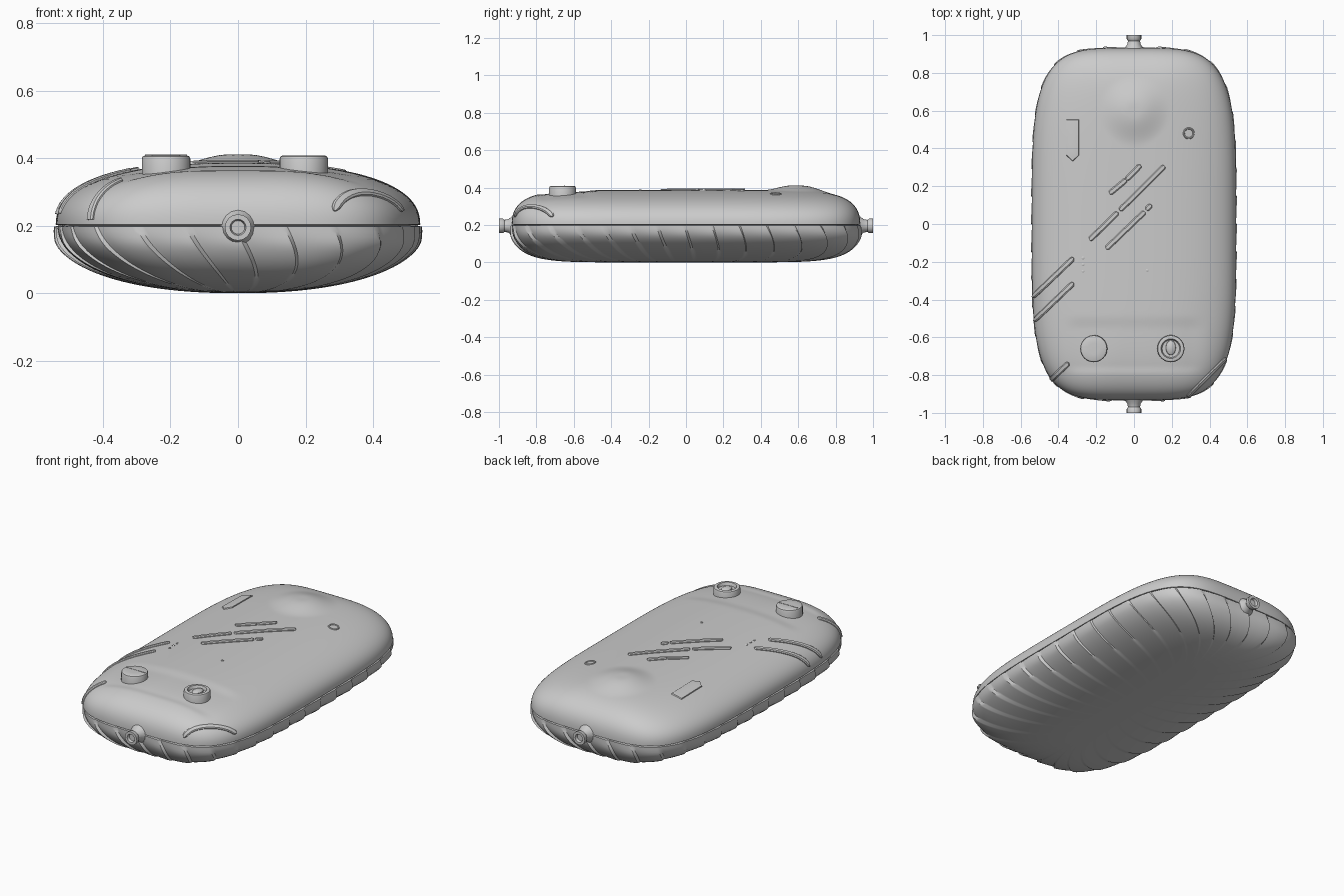
import bpy, bmesh, math
from mathutils import Vector, Matrix
from mathutils.bvhtree import BVHTree

if "Cube" in bpy.data.objects:
    bpy.data.objects.remove(bpy.data.objects["Cube"])

A, B, N = 0.54, 0.932, 4.2      # outline half sizes and squareness
SEAM = 0.2


def radius(t):
    return ((abs(math.cos(t)) / A) ** N + (abs(math.sin(t)) / B) ** N) ** (-1 / N)


def even_angles(count):
    # angles spaced evenly along the outline
    fine = [2 * math.pi * i / 4000 for i in range(4001)]
    pts = [Vector((radius(t) * math.cos(t), radius(t) * math.sin(t))) for t in fine]
    run = [0.0]
    for a, b in zip(pts, pts[1:]):
        run.append(run[-1] + (b - a).length)
    out, k = [], 0
    for j in range(count):
        while run[k] < run[-1] * j / count:
            k += 1
        out.append(fine[k])
    return out


def finish(name, verts, faces, angle=35):
    me = bpy.data.meshes.new(name)
    me.from_pydata([tuple(v) for v in verts], [], faces)
    bm = bmesh.new()
    bm.from_mesh(me)
    bmesh.ops.recalc_face_normals(bm, faces=bm.faces)
    bm.to_mesh(me)
    bm.free()
    ob = bpy.data.objects.new(name, me)
    bpy.context.collection.objects.link(ob)
    bpy.ops.object.select_all(action='DESELECT')
    ob.select_set(True)
    bpy.context.view_layer.objects.active = ob
    bpy.ops.object.shade_smooth_by_angle(angle=math.radians(angle))
    return ob


def step(a, b, v):
    v = min(1, max(0, (v - a) / (b - a)))
    return v * v * (3 - 2 * v)


def relief(x, y):
    # round bulge at the back, shallow dip around the knobs
    d = math.hypot(x, y - 0.6) / 0.19
    z = 0.027 * (1 - step(0.15, 1, d))
    dip = step(-0.8, -0.75, y) * (1 - step(-0.56, -0.48, y)) * (1 - step(0.28, 0.4, abs(x)))
    return z - 0.007 * dip


def shell(name, height, n, cols, rings, ribs=0):
    verts, faces = [], []
    angles = even_angles(cols)
    per = cols // ribs if ribs else 1
    for i in range(-1, rings):
        fy = 1 - (max(i, 0) / rings) ** 2
        c = fy ** 4
        s = math.sqrt(max(0, 1 - c * c))
        fx, h = c ** (2 / n), s ** (2 / n)
        for j, t in enumerate(angles):
            if ribs:
                t += 0.12 * s
            x, y = radius(t) * math.cos(t) * fx, radius(t) * math.sin(t) * fy
            z = SEAM + height * h
            if ribs:
                out = 0.016 * (j % per) / (per - 1) * c ** 0.6 * (0.35 + 0.65 * step(0, 0.3, s))
                x += out * math.cos(t)
                y += out * math.sin(t)
            else:
                z += relief(x, y)
            if i < 0:                       # inset lip that makes the seam groove
                x, y = x * 0.975, y * 0.985
            elif i == 0:
                z += math.copysign(0.003, height)
            verts.append((x, y, z))
    for i in range(rings):
        for j in range(cols):
            k = (j + 1) % cols
            faces.append((i * cols + j, i * cols + k, (i + 1) * cols + k, (i + 1) * cols + j))
    verts.append((0, 0, SEAM + height))
    last = rings * cols
    faces += [(last + j, last + (j + 1) % cols, len(verts) - 1) for j in range(cols)]
    return finish(name, verts, faces)


def lathe(name, profile, loc, rot=(0, 0, 0), seg=32):
    mat = Matrix.Translation(loc)
    for a, ax in zip(rot, 'XYZ'):
        mat = mat @ Matrix.Rotation(a, 4, ax)
    verts = [mat @ Vector((r * math.cos(2 * math.pi * j / seg), r * math.sin(2 * math.pi * j / seg), z))
             for r, z in profile for j in range(seg)]
    faces = [(i * seg + j, i * seg + (j + 1) % seg, (i + 1) * seg + (j + 1) % seg, (i + 1) * seg + j)
             for i in range(len(profile) - 1) for j in range(seg)]
    faces.append(tuple(range((len(profile) - 1) * seg, len(profile) * seg)))
    return finish(name, verts, faces)


# Two shells
top = shell("upper_shell", 0.186, 2.4, 288, 60)
shell("ribbed_lower_shell", -SEAM, 2.2, 432, 40, ribs=36)
tree = BVHTree.FromPolygons([v.co for v in top.data.vertices], [p.vertices for p in top.data.polygons])


def surface(x, y):
    return tree.ray_cast(Vector((x, y, 1)), Vector((0, 0, -1)))[:2]


def strip(name, p, q, w=0.014, h=0.009, n=36):
    # raised bar with rounded ends draped on the upper shell
    p, q = Vector(p), Vector(q)
    length = (q - p).length
    hits = []
    for i in range(n + 1):
        f = (1 - math.cos(math.pi * i / n)) / 2
        co, no = surface(*p.lerp(q, f))
        if co:
            hits.append((co, no, f))
    verts, faces = [], []
    prof = [(-1, -0.6), (-1, 0.5), (-0.6, 1), (0.6, 1), (1, 0.5), (1, -0.6)]
    for k, (co, no, f) in enumerate(hits):
        tan = hits[min(k + 1, len(hits) - 1)][0] - hits[max(k - 1, 0)][0]
        side = no.cross(tan).normalized()
        e = min(1, min(f, 1 - f) * length / w)
        ww = w * math.sqrt(max(0.05, 1 - (1 - e) ** 2))
        verts += [co + side * ww * a + no * h * b for a, b in prof]
    m = len(prof)
    for k in range(len(hits) - 1):
        faces += [(k * m + j, k * m + (j + 1) % m, (k + 1) * m + (j + 1) % m, (k + 1) * m + j) for j in range(m)]
    faces += [tuple(range(m)), tuple(range(len(verts) - m, len(verts)))]
    return finish(name, verts, faces)


# Raised diagonal strips
for i, (p, q) in enumerate([
        ((-0.235, -0.085), (-0.085, 0.062)), ((-0.075, 0.072), (0.162, 0.308)),
        ((-0.13, 0.16), (-0.04, 0.235)), ((-0.04, 0.235), (0.035, 0.312)),
        ((-0.148, -0.132), (0.058, 0.066)), ((0.064, 0.074), (0.092, 0.102)),
        ((-0.533, -0.385), (-0.32, -0.18)), ((-0.525, -0.51), (-0.32, -0.312)),
        ((-0.445, -0.83), (-0.345, -0.735))]):
    strip(f"diagonal_strip_{i + 1}", p, q)
strip("corner_arch_strip", (0.285, -0.912), (0.485, -0.712), n=60)

# Slide indicator with a pointed tip
z = surface(-0.325, 0.45)[0].z
outline = [(-0.032, 0.1), (0.032, 0.1), (0.032, -0.085), (0, -0.115), (-0.032, -0.085)]
verts = [(-0.325 + x * s, 0.45 + y * s, surface(-0.325 + x, 0.45 + y)[0].z + dz)
         for s, dz in ((1.08, -0.01), (1, 0.006), (0.8, 0.008)) for x, y in outline]
faces = [(i * 5 + j, i * 5 + (j + 1) % 5, i * 5 + 5 + (j + 1) % 5, i * 5 + 5 + j) for i in range(2) for j in range(5)]
finish("slide_indicator", verts, faces + [tuple(range(10, 15))])

# Knobs: capped one on the left, cupped one with a pointer on the right
lathe("left_knob", [(0.072, 0.34), (0.072, 0.398), (0.069, 0.405), (0.062, 0.408), (0.03, 0.409), (0.004, 0.409)],
      (-0.213, -0.66, 0))
bpy.ops.mesh.primitive_cube_add(size=1, location=(-0.213, -0.65, 0.408))
bar = bpy.context.object
bar.name = "left_knob_bar"
bar.scale = (0.125, 0.005, 0.005)
lathe("right_knob", [(0.072, 0.34), (0.072, 0.398), (0.069, 0.405), (0.063, 0.408), (0.052, 0.407),
                     (0.046, 0.39), (0.004, 0.388)], (0.195, -0.66, 0))
tip = lathe("right_knob_pointer", [(0.03, 0.385), (0.028, 0.396), (0.018, 0.403), (0.002, 0.405)], (0, 0, 0), seg=20)
tip.location = (0.195, -0.655, 0)
tip.scale = (0.9, 1.35, 1)

# End nozzles
for name, s in (("front_nozzle", -1), ("back_nozzle", 1)):
    lathe(name, [(0.075, 0.88), (0.05, 0.93), (0.036, 0.95), (0.032, 0.97), (0.039, 0.98), (0.039, 1.0), (0.024, 1.0),
                 (0.02, 0.985)], (0, 0, 0.195), (-s * math.pi / 2, 0, 0), 16)

# Status ring and small indicator dots
z = surface(0.29, 0.48)[0].z
bpy.ops.mesh.primitive_torus_add(location=(0.29, 0.48, z), major_radius=0.026, minor_radius=0.005,
                                 major_segments=24, minor_segments=8,
                                 rotation=surface(0.29, 0.48)[1].to_track_quat('Z', 'Y').to_euler())
bpy.context.object.name = "status_ring"
for i, (x, y) in enumerate([(-0.27, -0.18), (-0.27, -0.215), (-0.27, -0.25), (0.07, -0.245)]):
    lathe(f"indicator_dot_{i + 1}", [(0.008, -0.01), (0.008, 0.002), (0.004, 0.004)], surface(x, y)[0], seg=12)
